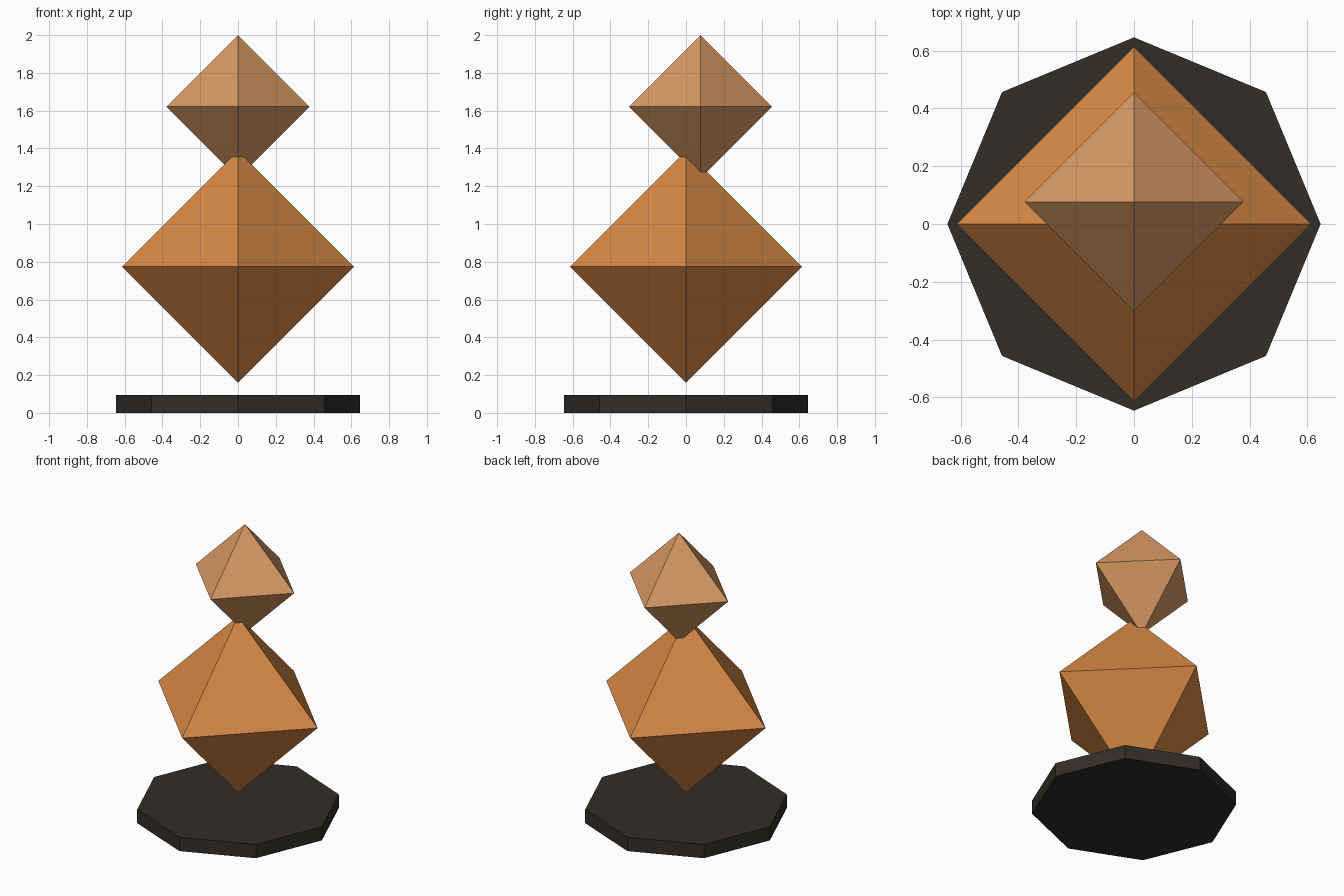
import bpy, bmesh
from math import pi
from mathutils import Matrix

if "Cube" in bpy.data.objects:
    bpy.data.objects.remove(bpy.data.objects["Cube"])


def add_part(name, bm, color):
    """Turn a bmesh into a flat-shaded, coloured object."""
    bmesh.ops.recalc_face_normals(bm, faces=bm.faces)
    mesh = bpy.data.meshes.new(name)
    bm.to_mesh(mesh)
    bm.free()
    mat = bpy.data.materials.new(name + "_material")
    mat.diffuse_color = color
    mat.use_nodes = True
    mat.node_tree.nodes["Principled BSDF"].inputs["Base Color"].default_value = mat.diffuse_color
    mesh.materials.append(mat)
    obj = bpy.data.objects.new(name, mesh)
    bpy.context.collection.objects.link(obj)
    return obj


def octahedron(name, radius, center, color):
    """Two four-sided pyramids sharing one equator, corners on the axes."""
    bm = bmesh.new()
    ring = [bm.verts.new(p) for p in
            ((radius, 0, 0), (0, radius, 0), (-radius, 0, 0), (0, -radius, 0))]
    for z in (radius, -radius):
        tip = bm.verts.new((0, 0, z))
        for i in range(4):
            bm.faces.new((ring[i], ring[(i + 1) % 4], tip))
    add_part(name, bm, color).location = center


# Octagonal plinth with corners on the x and y axes
R, H = 0.646, 0.096
bm = bmesh.new()
bmesh.ops.create_cone(bm, cap_ends=True, segments=8, radius1=R, radius2=R,
                      depth=H, matrix=Matrix.Translation((0, 0, H / 2)))
# Make sure a corner sits on the x axis
if min(abs(v.co.y) for v in bm.verts) > 0.01:
    bmesh.ops.rotate(bm, verts=bm.verts, matrix=Matrix.Rotation(pi / 8, 3, 'Z'))
add_part("plinth", bm, (0.032, 0.027, 0.022, 1))

# Large floating crystal, and the small one set slightly back into its tip
octahedron("lower_crystal", 0.614, (0, 0, 0.774), (0.69, 0.25, 0.06, 1))
octahedron("upper_crystal", 0.379, (0, 0.077, 1.621), (0.69, 0.32, 0.125, 1))
